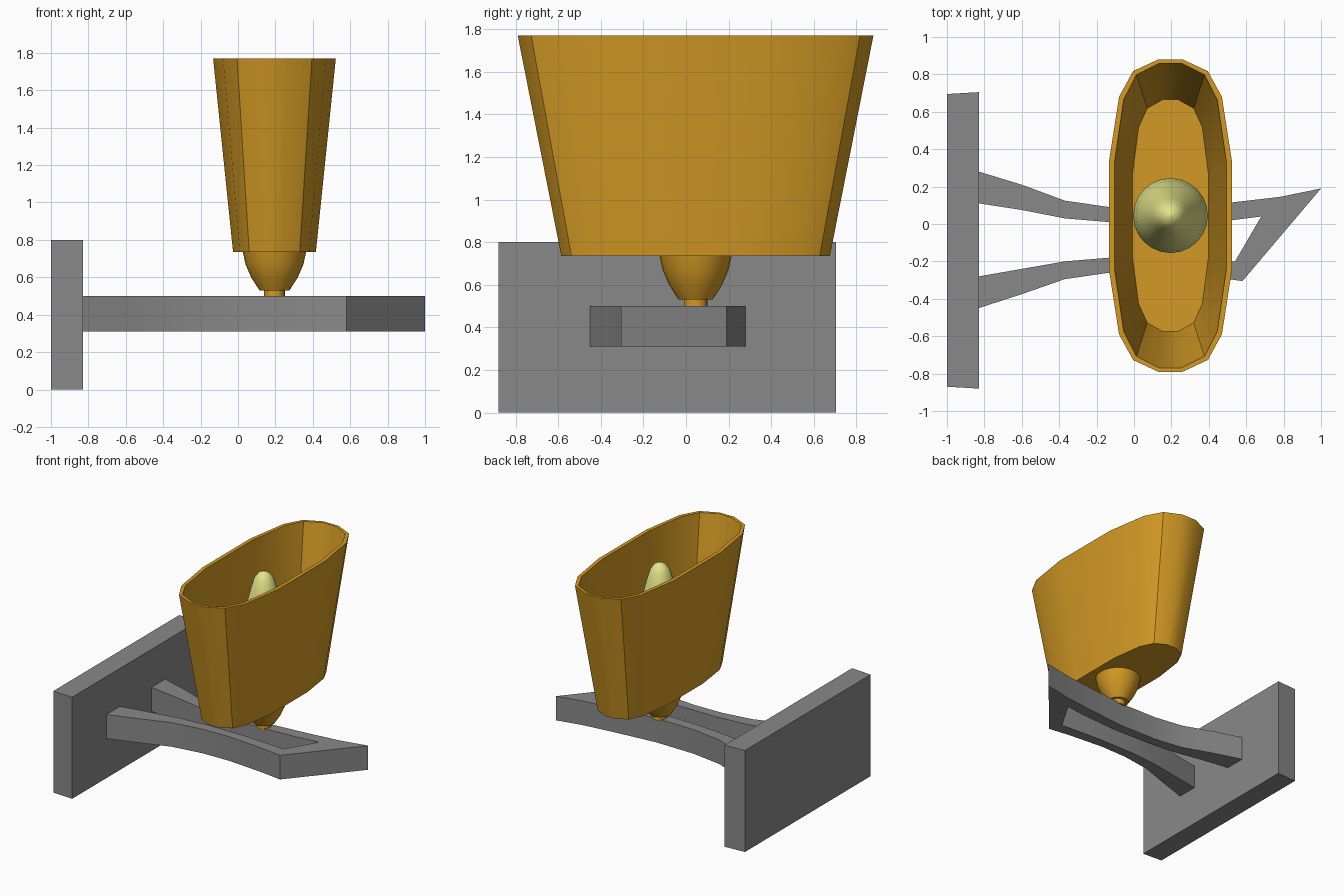
import bpy, bmesh, math

cube = bpy.data.objects.get("Cube")
if cube:
    bpy.data.objects.remove(cube, do_unlink=True)

CX, CY = 0.195, 0.045          # lamp axis


def material(name, rgb):
    m = bpy.data.materials.new(name)
    m.use_nodes = True
    m.diffuse_color = (*rgb, 1)
    m.node_tree.nodes["Principled BSDF"].inputs["Base Color"].default_value = (*rgb, 1)
    return m


grey = material("grey metal", (0.25, 0.25, 0.25))
gold = material("amber gold", (0.65, 0.32, 0.018))
cream = material("pale yellow glass", (0.77, 0.77, 0.26))


def loft(name, rings, mat, angle=35):
    """Skin a stack of equal-length rings and cap both ends."""
    bm = bmesh.new()
    loops = [[bm.verts.new(p) for p in ring] for ring in rings]
    n = len(loops[0])
    for a, b in zip(loops, loops[1:]):
        for i in range(n):
            j = (i + 1) % n
            bm.faces.new((a[i], a[j], b[j], b[i]))
    bm.faces.new(loops[0][::-1])
    bm.faces.new(loops[-1])
    bmesh.ops.recalc_face_normals(bm, faces=bm.faces)
    mesh = bpy.data.meshes.new(name)
    bm.to_mesh(mesh)
    bm.free()
    mesh.materials.append(mat)
    ob = bpy.data.objects.new(name, mesh)
    bpy.context.collection.objects.link(ob)
    bpy.ops.object.select_all(action="DESELECT")
    ob.select_set(True)
    bpy.context.view_layer.objects.active = ob
    bpy.ops.object.shade_smooth_by_angle(angle=math.radians(angle))
    return ob


def prism(name, outline, z0, z1, mat):
    return loft(name, [[(x, y, z) for x, y in outline] for z in (z0, z1)], mat)


def turned(name, profile, mat, sides=24):
    """Lathe (radius, height) pairs about the lamp axis."""
    turns = [2 * math.pi * i / sides for i in range(sides)]
    return loft(name, [[(CX + r * math.cos(t), CY + r * math.sin(t), z) for t in turns]
                       for r, z in profile], mat, 50)


# Wall plate, very slightly wider on its front face
prism("wall_plate", [(-1, -0.87), (-0.83, -0.88), (-0.83, 0.705), (-1, 0.695)], 0, 0.8, grey)

# Forked bracket: two curved bars joined by a slanted end
outer = [(-0.84, 0.283), (-0.6, 0.21), (-0.37, 0.125), (-0.13, 0.09), (0.2, 0.085),
         (0.52, 0.115), (0.78, 0.145), (1, 0.19), (0.58, -0.305), (0.4, -0.28),
         (0.1, -0.255), (-0.13, -0.26), (-0.37, -0.295), (-0.6, -0.375), (-0.84, -0.453)]
inner = [(-0.84, -0.282), (-0.6, -0.24), (-0.37, -0.2), (-0.13, -0.18), (0.2, -0.18),
         (0.54, -0.2), (0.68, 0.04), (0.52, 0.02), (0.2, 0.0), (-0.13, 0.01),
         (-0.37, 0.03), (-0.6, 0.075), (-0.84, 0.112)]
prism("bracket_arms", outer + inner, 0.31, 0.5, grey)

# Long flared shade: one quarter of the rim is mirrored into a full ring
quarter = [(0.328, 0.295), (0.275, 0.635), (0.2, 0.772), (0.065, 0.835)]
half = quarter + [(-x, y) for x, y in reversed(quarter)]
rim = half + [(-x, -y) for x, y in half]


def shade_ring(sx, sy, z):
    return [(CX + x * sx, CY + y * sy, z) for x, y in rim]


loft("shade", [shade_ring(0.675, 0.755, 0.735), shade_ring(1, 1, 1.77),
               shade_ring(0.91, 0.975, 1.77), shade_ring(0.62, 0.743, 0.75)], gold)

# Cup and short stem beneath the shade
turned("socket_cup", [(0.07, 0.53), (0.08, 0.53), (0.125, 0.6), (0.155, 0.67), (0.17, 0.74)], gold)
turned("stem", [(0.055, 0.49), (0.055, 0.54)], gold)

# Tapered bulb with a rounded tip
turned("bulb", [(0.1, 0.745), (0.14, 0.85), (0.185, 0.98), (0.2, 1.1), (0.185, 1.22),
                (0.155, 1.34), (0.125, 1.46), (0.095, 1.58), (0.07, 1.66), (0.04, 1.7),
                (0.005, 1.715)], cream)
